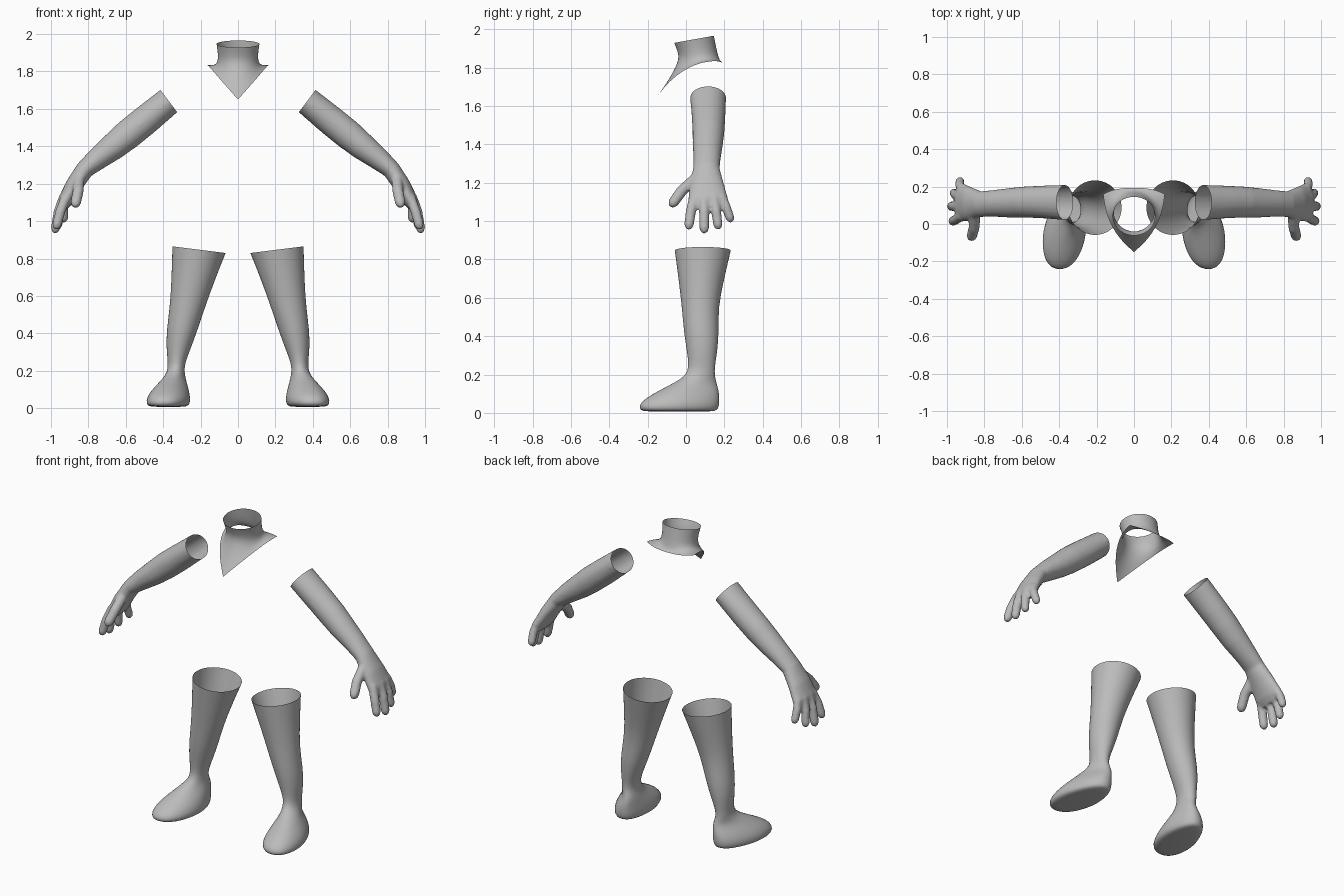
import bpy, bmesh, math
from mathutils import Vector, Matrix

cube = bpy.data.objects.get("Cube")
if cube:
    bpy.data.objects.remove(cube, do_unlink=True)

grey = bpy.data.materials.new("plain grey")
grey.use_nodes = True
grey.diffuse_color = (0.5, 0.5, 0.5, 1)
grey.node_tree.nodes["Principled BSDF"].inputs["Base Color"].default_value = (0.5, 0.5, 0.5, 1)


def skin(bm, rings, cap_start=False, cap_end=False):
    """Bridge a list of closed point rings with quads."""
    loops = [[bm.verts.new(p) for p in ring] for ring in rings]
    n = len(loops[0])
    for a, b in zip(loops, loops[1:]):
        for i in range(n):
            j = (i + 1) % n
            bm.faces.new((a[i], a[j], b[j], b[i]))
    if cap_start:
        bm.faces.new(loops[0][::-1])
    if cap_end:
        bm.faces.new(loops[-1])
    return loops


def tube(bm, path, n=20):
    """Closed limb through (x, y, z, thickness radius, y radius) stations."""
    pts = [Vector(p[:3]) for p in path]
    rings = []
    for k, p in enumerate(path):
        d = (pts[min(k + 1, len(pts) - 1)] - pts[max(k - 1, 0)]).normalized()
        wide = Vector((0, 1, 0))
        wide = (wide - d * wide.dot(d)).normalized()
        thick = wide.cross(d)
        rings.append([pts[k] + thick * p[3] * math.cos(t) + wide * p[4] * math.sin(t)
                      for t in (2 * math.pi * i / n for i in range(n))])
    skin(bm, rings, True, True)


def finger(bm, base, middle, tip, r):
    """Tapered finger with a rounded end."""
    b, m, t = Vector(base), Vector(middle), Vector(tip)
    d = (t - m).normalized()
    stations = [(b, r), (m, r), (t - d * r, r * 0.95), (t - d * r * 0.4, r * 0.75), (t, r * 0.3)]
    tube(bm, [(*p, q, q) for p, q in stations], 12)


def add_object(name, bm, levels=0):
    bmesh.ops.recalc_face_normals(bm, faces=bm.faces)
    for f in bm.faces:
        f.smooth = True
    mesh = bpy.data.meshes.new(name)
    bm.to_mesh(mesh)
    mesh.materials.append(grey)
    obj = bpy.data.objects.new(name, mesh)
    bpy.context.collection.objects.link(obj)
    if levels:
        sub = obj.modifiers.new("smooth surface", 'SUBSURF')
        sub.levels = sub.render_levels = levels
    return obj


def add_pair(name, bm, levels=0):
    add_object("left_" + name, bm, levels)
    bmesh.ops.transform(bm, matrix=Matrix.Scale(-1, 4, (1, 0, 0)), verts=bm.verts)
    add_object("right_" + name, bm, levels)
    bm.free()


# Arm and hand, fused into one surface
bm = bmesh.new()
tube(bm, [(.29, .115, 1.702, .075, .094), (.37, .115, 1.642, .075, .094),
          (.50, .118, 1.535, .08, .087), (.59, .117, 1.462, .08, .083),
          (.665, .113, 1.40, .073, .079), (.755, .11, 1.33, .06, .071),
          (.82, .106, 1.275, .049, .069), (.878, .108, 1.19, .046, .09),
          (.922, .115, 1.11, .04, .105), (.94, .117, 1.07, .024, .095)])
finger(bm, (.92, .045, 1.13), (.95, .025, 1.05), (.975, .012, .955), .027)
finger(bm, (.93, .095, 1.13), (.96, .095, 1.05), (.98, .095, .935), .027)
finger(bm, (.93, .145, 1.13), (.955, .157, 1.05), (.965, .17, .955), .026)
finger(bm, (.92, .185, 1.13), (.932, .21, 1.07), (.93, .238, .993), .025)
finger(bm, (.85, .06, 1.23), (.855, -.02, 1.16), (.872, -.082, 1.075), .03)
source = add_object("arm_source", bm)
bm.free()
remesh = source.modifiers.new("fuse", 'REMESH')
remesh.mode = 'VOXEL'
remesh.voxel_size = 0.008
soften = source.modifiers.new("soften", 'SMOOTH')
soften.factor, soften.iterations = 0.5, 6
bpy.context.view_layer.update()
fused = source.evaluated_get(bpy.context.evaluated_depsgraph_get())
bm = bmesh.new()
bm.from_mesh(fused.to_mesh())
fused.to_mesh_clear()
bpy.data.objects.remove(source, do_unlink=True)
# Open end at the upper arm
bmesh.ops.bisect_plane(bm, geom=bm.verts[:] + bm.edges[:] + bm.faces[:],
                       plane_co=(.37, .115, 1.642), plane_no=(-.8, 0, .6), clear_outer=True)
add_pair("arm", bm)

# Leg and foot: height, inner x, outer x, front y, back y, squareness
leg = [(.847, .065, .352, -.06, .235, 1), (.70, .117, .356, -.04, .20, 1),
       (.55, .172, .364, -.022, .168, 1), (.42, .215, .382, -.012, .172, 1),
       (.32, .252, .384, .005, .164, 1), (.24, .284, .374, .015, .15, 1),
       (.195, .286, .378, .0, .15, 1), (.155, .28, .40, -.065, .16, .95),
       (.115, .268, .44, -.145, .172, .92), (.075, .257, .475, -.215, .176, .9),
       (.04, .252, .488, -.248, .175, .88), (.014, .262, .482, -.24, .165, .88),
       (.006, .28, .46, -.215, .145, .9)]
bm = bmesh.new()
rings = []
for z, x0, x1, y0, y1, sq in leg:
    cx, rx, cy, ry = (x0 + x1) / 2, (x1 - x0) / 2, (y0 + y1) / 2, (y1 - y0) / 2
    tilt = .125 if z > .8 else 0
    heel = .22 if z < .17 else 0
    ring = []
    for i in range(24):
        t = 2 * math.pi * i / 24
        c, s = math.cos(t), math.sin(t)
        u, v = math.copysign(abs(c) ** sq, c), math.copysign(abs(s) ** sq, s)
        # The heel is narrower than the toes and sits further inward
        x = cx + rx * u * (1 - heel * max(v, 0)) - heel * .12 * v
        ring.append((x, cy + ry * v, z + tilt * (x - cx)))
    rings.append(ring)
skin(bm, rings, cap_end=True)
add_pair("leg", bm, 1)

# Neck with a flared collar that runs to a point in front
half = [(0, -.15, 1.65), (.07, -.088, 1.729), (.125, -.005, 1.792), (.155, .08, 1.828),
        (.165, .16, 1.835), (.10, .19, 1.826), (0, .195, 1.822)]
hem = [Vector(p) for p in half] + [Vector((-x, y, z)) for x, y, z in half[-2:0:-1]]


def oval(cy, rx, ry, z, slope):
    return [Vector((rx * math.sin(t), cy - ry * math.cos(t), z - slope * ry * math.cos(t)))
            for t in (2 * math.pi * i / 12 for i in range(12))]


top = oval(.042, .12, .108, 1.947, .18)
middle = oval(.055, .112, .105, 1.90, .1)
base = oval(.067, .112, .105, 1.852, .08)
flare = [b.lerp(h, .4) - Vector((0, 0, .012)) for b, h in zip(base, hem)]
bm = bmesh.new()
crease = bm.verts.layers.float.new("crease_vert")
loops = skin(bm, [top, middle, base, flare, hem])
for i in (0, 4, 8):
    loops[-1][i][crease] = 1
add_object("neck_collar", bm, 2)
bm.free()
